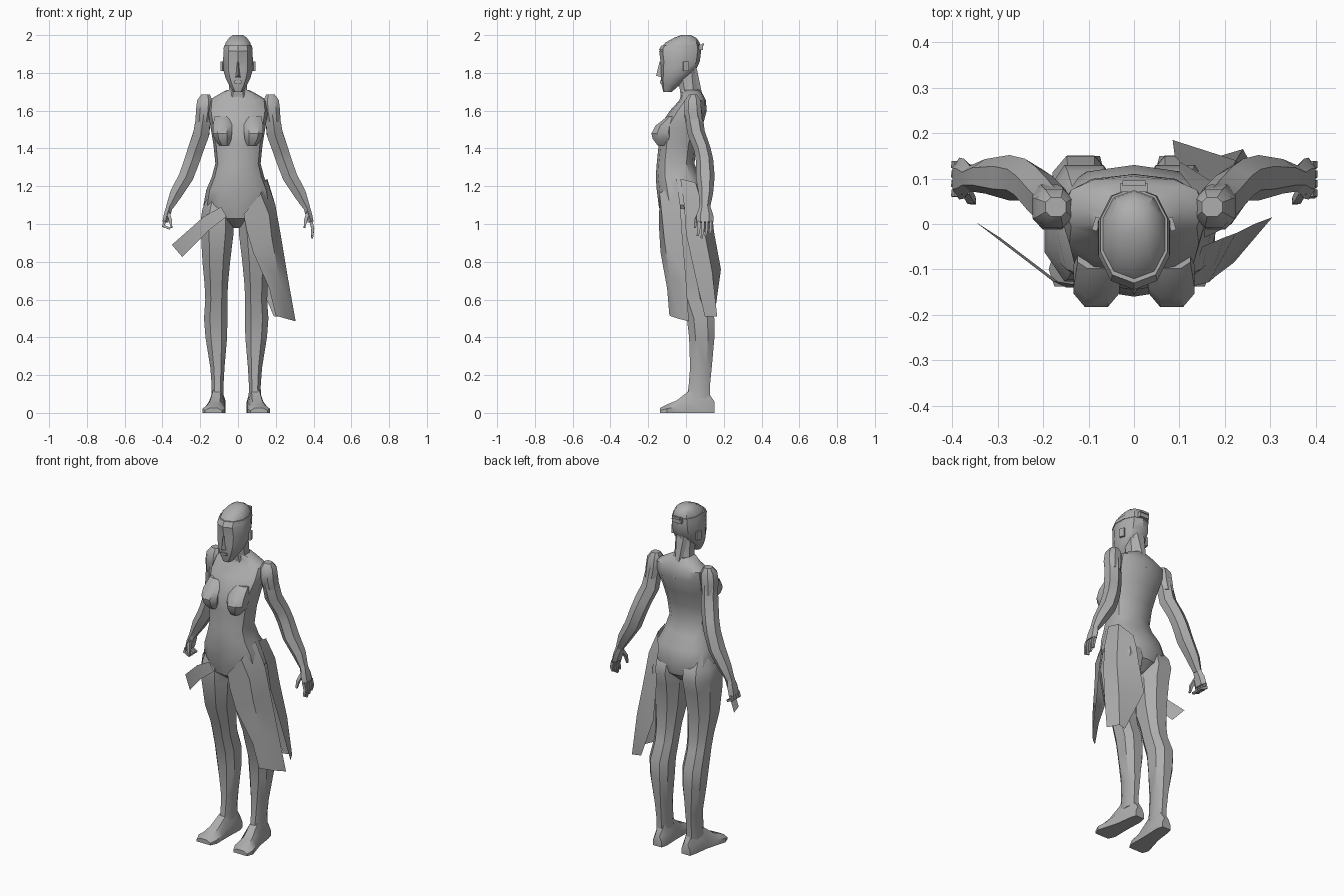
import bpy, bmesh, math
from mathutils import Vector

grey = bpy.data.materials.new("clay grey")
grey.diffuse_color = (0.42, 0.42, 0.42, 1)


def finish(name, bm, closed=True):
    if closed:
        bmesh.ops.recalc_face_normals(bm, faces=bm.faces)
    me = bpy.data.meshes.new(name)
    bm.to_mesh(me)
    bm.free()
    me.materials.append(grey)
    ob = bpy.data.objects.new(name, me)
    bpy.context.collection.objects.link(ob)
    return ob


def loft(name, rings):
    """Skin closed rings of equal point count and cap both ends."""
    bm = bmesh.new()
    vs = [[bm.verts.new(p) for p in r] for r in rings]
    n = len(vs[0])
    for a, b in zip(vs, vs[1:]):
        for i in range(n):
            j = (i + 1) % n
            bm.faces.new((a[i], a[j], b[j], b[i]))
    bm.faces.new(vs[0][::-1])
    bm.faces.new(vs[-1])
    return finish(name, bm)


def column(name, table, n=8, s=1, power=0.8, turn=0.0, dx=0.0):
    """Upright loft; rows are (z, centre x, half width, front y, back y)."""
    rings = []
    for z, cx, rx, yf, yb in table:
        ring = []
        for i in range(n):
            a = 2 * math.pi * i / n + turn
            c, d = math.cos(a), math.sin(a)
            ring.append((s * (cx + dx + rx * math.copysign(abs(c) ** power, c)),
                         (yf + yb) / 2 + (yb - yf) / 2 * math.copysign(abs(d) ** power, d), z))
        rings.append(ring)
    return loft(name, rings)


def limb(name, path, n=6, s=1):
    """Tube along a path; rows are (x, y, z, radius across, radius front-back)."""
    pts = [Vector(p[:3]) for p in path]
    rings = []
    for k, p in enumerate(pts):
        t = (pts[min(k + 1, len(pts) - 1)] - pts[max(k - 1, 0)]).normalized()
        u = Vector((0, 1, 0)).cross(t).normalized()
        v = t.cross(u)
        ring = []
        for i in range(n):
            a = 2 * math.pi * (i + 0.5) / n
            q = p + u * path[k][3] * math.cos(a) + v * path[k][4] * math.sin(a)
            ring.append((s * q.x, q.y, q.z))
        rings.append(ring)
    return loft(name, rings)


def sheet(name, rows):
    """Open cloth surface from rows of points."""
    bm = bmesh.new()
    vs = [[bm.verts.new(p) for p in r] for r in rows]
    for a, b in zip(vs, vs[1:]):
        for i in range(len(a) - 1):
            bm.faces.new((a[i], b[i], b[i + 1], a[i + 1]))
    return finish(name, bm)


def box(name, c, size, rot=0.0):
    bm = bmesh.new()
    bmesh.ops.create_cube(bm, size=1)
    for v in bm.verts:
        v.co = Vector((v.co.x * size[0], v.co.y * size[1], v.co.z * size[2]))
    ob = finish(name, bm)
    ob.location = c
    ob.rotation_euler.z = rot
    return ob


# torso from crotch to neck base
column("torso", [
    (0.98, 0, .04, -.07, .06), (1.03, 0, .14, -.13, .115),
    (1.10, 0, .183, -.145, .13), (1.18, 0, .168, -.155, .11),
    (1.25, 0, .138, -.16, .07), (1.32, 0, .12, -.155, .045),
    (1.42, 0, .13, -.145, .055), (1.51, 0, .145, -.145, .085),
    (1.60, 0, .16, -.085, .11), (1.655, 0, .155, -.035, .105),
    (1.685, 0, .105, -.025, .09), (1.71, 0, .058, -.03, .075)], n=12)

# neck and head
column("neck", [(1.66, 0, .065, -.03, .085), (1.71, 0, .052, -.035, .065),
                (1.83, 0, .05, -.06, .06)], n=8, turn=math.pi / 8)
column("head", [
    (1.70, 0, .025, -.12, -.075), (1.73, 0, .046, -.128, -.04),
    (1.77, 0, .068, -.133, .01), (1.81, 0, .080, -.136, .05),
    (1.86, 0, .083, -.135, .073), (1.915, 0, .080, -.142, .08),
    (1.96, 0, .068, -.11, .072), (1.985, 0, .050, -.065, .055),
    (2.0, 0, .028, -.025, .025)], n=10, turn=math.pi / 2, power=0.9)
column("headband", [(1.92, 0, .082, -.145, .082), (1.945, 0, .077, -.13, .08)],
       n=10, turn=math.pi / 2, power=0.9)
# nose wedge and lips
loft("nose", [[(-.015, -.125, 1.775), (.015, -.125, 1.775), (0, -.158, 1.785)],
              [(-.008, -.125, 1.86), (.008, -.125, 1.86), (0, -.14, 1.86)]])
box("lips", (0, -.13, 1.752), (.035, .014, .014))
# hair clasp and nape lock
box("hair_clasp", (0, .08, 1.935), (.06, .02, .03))
box("clasp_pin", (0, .09, 1.95), (.05, .012, .012))
column("nape_hair", [(1.60, 0, .01, .08, .112), (1.70, 0, .022, .045, .085),
                     (1.82, 0, .04, .02, .06)], n=6)

for s, side in ((-1, "left"), (1, "right")):
    box(side + "_ear", (s * .083, .0, 1.835), (.012, .03, .05), s * .3)

    # bust
    column(side + "_bust", [
        (1.57, .082, .045, -.10, -.04), (1.52, .082, .054, -.165, -.06),
        (1.48, .083, .054, -.187, -.06), (1.45, .080, .048, -.180, -.06),
        (1.415, .072, .028, -.152, -.08)], n=8, s=s, turn=math.pi / 8)

    # leg and foot; the stance is slightly shifted to one side
    dx = -.016 if s > 0 else .003
    column(side + "_leg", [
        (1.15, .10, .06, -.10, .07), (1.08, .103, .088, -.13, .125),
        (1.02, .107, .093, -.135, .138),
        (0.95, .107, .092, -.13, .12), (0.80, .112, .078, -.10, .10),
        (0.68, .112, .066, -.05, .10), (0.60, .112, .062, -.03, .115),
        (0.50, .115, .066, .0, .155), (0.40, .112, .061, .012, .155),
        (0.24, .106, .04, .018, .14), (0.14, .105, .033, .01, .13),
        (0.08, .105, .035, .0, .13)], n=8, s=s, turn=math.pi / 8, dx=dx)
    foot = []
    for y, cx, w, h in [(.15, .10, .028, .06), (.11, .10, .038, .12), (.02, .108, .042, .12),
                        (-.05, .118, .052, .065), (-.10, .125, .06, .045), (-.138, .127, .045, .025)]:
        foot.append([(s * (cx + dx + a * w), y, b * h) for a, b in
                     ((-1, 0), (1, 0), (1, .5), (.5, 1), (-.5, 1), (-1, .5))])
    loft(side + "_foot", foot)

    # shoulder cap and arm
    column(side + "_shoulder", [
        (1.54, .187, .040, .0, .09), (1.60, .180, .046, -.015, .085),
        (1.655, .176, .043, -.01, .08), (1.685, .172, .024, .015, .06)],
        n=8, s=s, turn=math.pi / 8)
    limb(side + "_arm", [
        (.172, .035, 1.64, .04, .042), (.183, .04, 1.57, .044, .048),
        (.194, .055, 1.48, .049, .046), (.222, .085, 1.40, .048, .044),
        (.242, .098, 1.34, .047, .046), (.275, .102, 1.25, .045, .05),
        (.328, .105, 1.16, .038, .038), (.362, .10, 1.09, .022, .028)], s=s)
    # hand, fingers and thumb
    limb(side + "_hand", [(.36, .10, 1.10, .02, .026), (.375, .10, 1.05, .02, .044),
                          (.385, .10, 1.01, .018, .046)], s=s)
    for k in range(4):
        y = .068 + k * .021
        # one hand is curled, the other hangs open
        tip = (.392, y - .006, .925 + .012 * abs(k - 1)) if s > 0 else (.36, y - .006, .975)
        limb("%s_finger_%d" % (side, k + 1),
             [(.386, y, 1.015, .012, .011), (.396, y, .975 if s > 0 else .99, .011, .011),
              tip + (.008, .008)], n=4, s=s)
    limb(side + "_thumb", [(.37, .075, 1.06, .012, .014), (.358, .052, 1.02, .012, .012),
                           (.352, .048, .98, .006, .007)], n=4, s=s)

# skirt cloth: long front and back panels on one hip, short strip on the other
sheet("front_cloth", [
    [(.03, -.142, 1.05), (.12, -.14, 1.16), (.15, -.05, 1.24)],
    [(.045, -.142, .97), (.165, -.128, 1.05), (.198, -.03, 1.10)],
    [(.08, -.135, .85), (.18, -.115, .92), (.225, -.02, .95)],
    [(.165, -.10, .66), (.22, -.085, .70), (.265, .0, .71)],
    [(.20, -.088, .515), (.25, -.045, .50), (.305, .015, .485)]])
sheet("back_cloth", [
    [(.155, -.03, 1.24), (.15, .05, 1.22), (.10, .115, 1.14)],
    [(.198, -.01, 1.10), (.185, .085, 1.10), (.10, .138, 1.06)],
    [(.215, .0, .95), (.205, .10, .95), (.09, .148, .96)],
    [(.25, .05, .72), (.225, .14, .74), (.085, .185, .76)],
    [(.275, .10, .51), (.24, .165, .51), (.19, .15, .51)]])
sheet("short_cloth", [
    [(-.09, -.14, 1.09), (-.06, -.14, 1.04)],
    [(-.18, -.125, 1.04), (-.15, -.14, .97)],
    [(-.35, .005, .89), (-.295, -.03, .825)]])

# soft shading that keeps the sharp creases
bpy.ops.object.select_all(action='SELECT')
bpy.context.view_layer.objects.active = bpy.data.objects["torso"]
bpy.ops.object.shade_smooth_by_angle(angle=math.radians(35))
